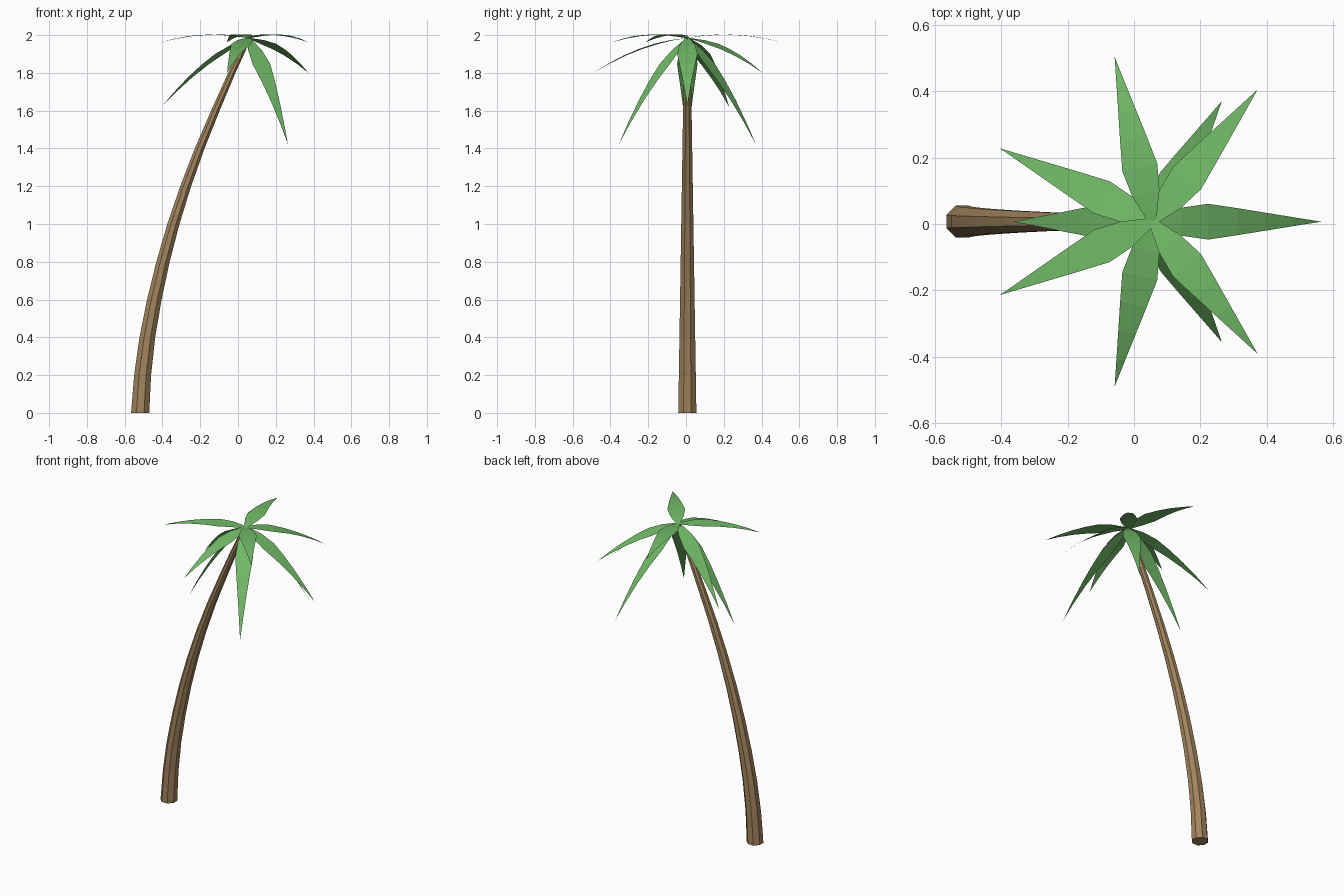
import bpy, math
from mathutils import Vector

if "Cube" in bpy.data.objects:
    bpy.data.objects.remove(bpy.data.objects["Cube"])


def material(name, rgb):
    m = bpy.data.materials.new(name)
    m.diffuse_color = (*rgb, 1)
    m.use_nodes = True
    m.node_tree.nodes["Principled BSDF"].inputs["Base Color"].default_value = m.diffuse_color
    return m


def mesh_object(name, verts, faces, mat):
    me = bpy.data.meshes.new(name)
    me.from_pydata(verts, [], faces)
    me.materials.append(mat)
    ob = bpy.data.objects.new(name, me)
    bpy.context.collection.objects.link(ob)
    return ob


bark = material("bark", (0.36, 0.23, 0.11))
leaf = material("leaf", (0.17, 0.50, 0.14))
CY = 0.007
CROWN = Vector((0.055, CY, 1.985))

# Trunk: eight-sided tapering tube leaning along a curve
SIDES = 8
path = [(-0.518, 0), (-0.505, 0.2), (-0.48, 0.4), (-0.443, 0.6), (-0.397, 0.8),
        (-0.342, 1.0), (-0.277, 1.2), (-0.203, 1.4), (-0.12, 1.6),
        (-0.033, 1.8), (0.052, 1.98)]
verts, faces = [], []
for x, z in path:
    r = 0.052 - 0.034 * z / 1.98
    for k in range(SIDES):
        a = 2 * math.pi * (k + 0.5) / SIDES
        verts.append((x + r * math.cos(a), CY + r * math.sin(a), z))
for i in range(len(path) - 1):
    for k in range(SIDES):
        b, n = i * SIDES, (k + 1) % SIDES
        faces.append((b + k, b + n, b + SIDES + n, b + SIDES + k))
faces.append(tuple(reversed(range(SIDES))))
faces.append(tuple(range(len(verts) - SIDES, len(verts))))
mesh_object("trunk", verts, faces, bark)


# Frond: thin leaf blade that arches from the crown and ends in a point
def frond(name, angle, reach, rise, drop):
    a = math.radians(angle)
    out = Vector((math.cos(a), math.sin(a), 0))
    side = Vector((-math.sin(a), math.cos(a), 0))
    stations = [(0, 0.012), (0.17, 0.042), (0.33, 0.054), (0.5, 0.041),
                (0.67, 0.027), (0.84, 0.013)]

    def point(t):
        return CROWN + out * reach * t + Vector((0, 0, rise * t - drop * t * t))

    vs = []
    for t, w in stations:
        vs += [point(t) - side * w, point(t) + side * w]
    vs.append(point(1))
    fs = [(2 * i, 2 * i + 2, 2 * i + 3, 2 * i + 1) for i in range(len(stations) - 1)]
    n = len(vs)
    fs.append((n - 3, n - 1, n - 2))
    mesh_object(name, vs, fs, leaf)


# Upper ring of seven with varied droop
FLAT, MID, LOW = (0.09, 0.113), (-0.05, 0.135), (-0.20, 0.165)
for i, bend in enumerate([LOW, MID, FLAT, LOW, FLAT, MID, FLAT]):
    frond(f"upper_frond_{i + 1}", i * 360 / 7, 0.51, *bend)

# Lower ring of three hanging fronds
for i, angle in enumerate((60, 180, 300)):
    frond(f"lower_frond_{i + 1}", angle, 0.42, -0.35, 0.215)
